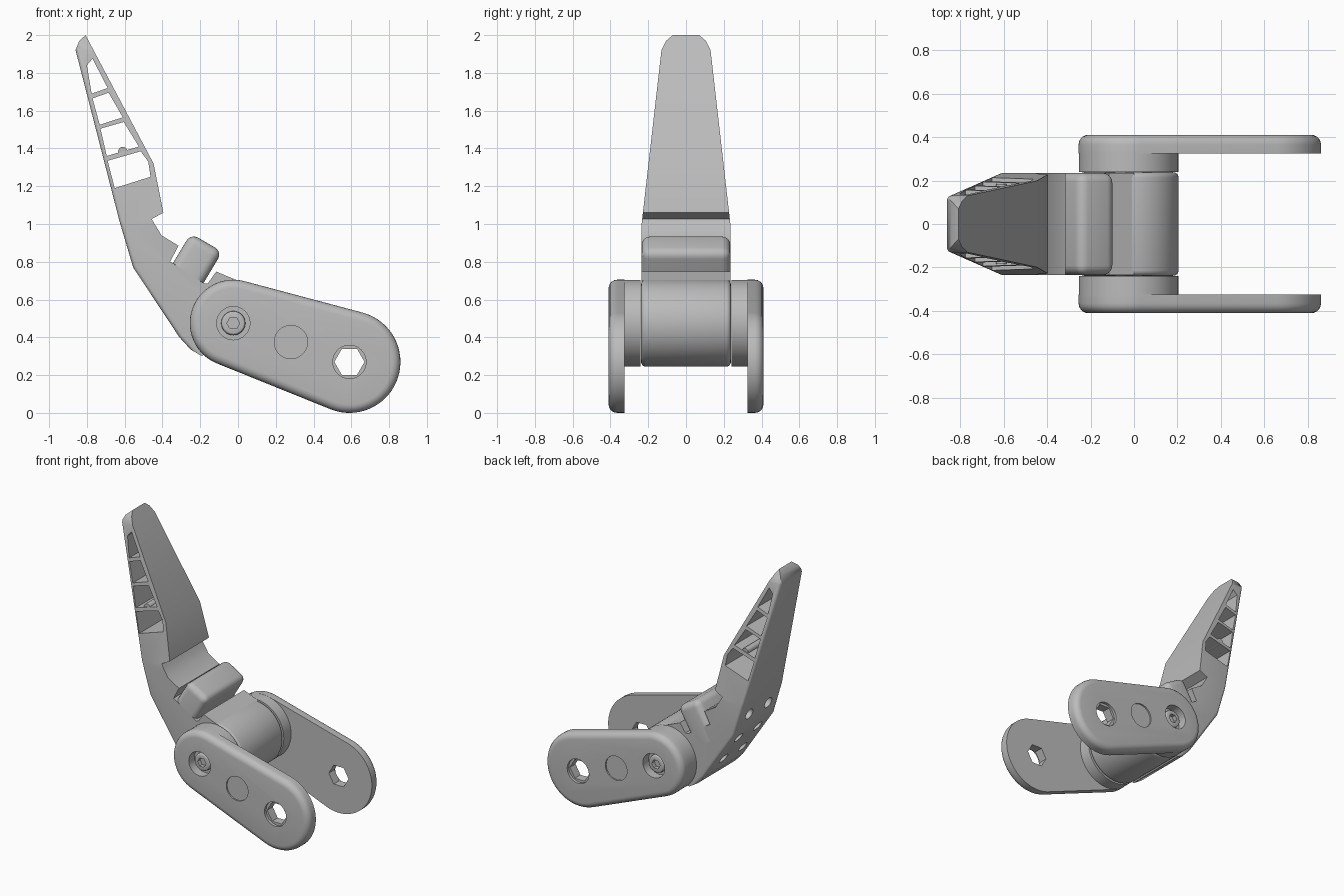
import bpy, bmesh
from math import sin, cos, pi, atan2, acos
from mathutils import Vector

if "Cube" in bpy.data.objects:
    bpy.data.objects.remove(bpy.data.objects["Cube"])

grey = bpy.data.materials.new("plain grey")
grey.use_nodes = True
grey.diffuse_color = (0.5, 0.5, 0.5, 1)
grey.node_tree.nodes["Principled BSDF"].inputs["Base Color"].default_value = (0.5, 0.5, 0.5, 1)

PIVOT, END, MIDDLE = (-0.025, 0.475), (0.59, 0.27), (0.28, 0.375)
R_PIVOT, R_END = 0.23, 0.27
HALF = 0.235


def arc(c, r, a0, a1, n):
    return [(c[0] + r * cos(a0 + (a1 - a0) * i / n), c[1] + r * sin(a0 + (a1 - a0) * i / n))
            for i in range(n + 1)]


def circle(c, r, n=48):
    return arc(c, r, 0, 2 * pi, n)[:-1]


def prism_mesh(pts, y0, y1):
    """Extrude an x-z outline along y."""
    bm = bmesh.new()
    face = bm.faces.new([bm.verts.new((x, y0, z)) for x, z in pts])
    new = bmesh.ops.extrude_face_region(bm, geom=[face])["geom"]
    bmesh.ops.translate(bm, vec=(0, y1 - y0, 0),
                        verts=[g for g in new if isinstance(g, bmesh.types.BMVert)])
    bmesh.ops.recalc_face_normals(bm, faces=bm.faces)
    return bm


def bevel(bm, edges, width, segments=5):
    bmesh.ops.bevel(bm, geom=edges, offset=width, segments=segments, profile=0.5,
                    affect='EDGES', clamp_overlap=True)


def rim(bm, *levels):
    """Edges lying in the given y planes."""
    return [e for e in bm.edges
            if any(all(abs(v.co.y - y) < 1e-4 for v in e.verts) for y in levels)]


def finish(name, bm):
    me = bpy.data.meshes.new(name)
    bm.to_mesh(me)
    bm.free()
    me.materials.append(grey)
    ob = bpy.data.objects.new(name, me)
    bpy.context.collection.objects.link(ob)
    return ob


def cut(ob, cutters):
    """Subtract every cutter and bake the result."""
    tools = [finish("cutter", bm) for bm in cutters]
    for tool in tools:
        tool.hide_render = True
        mod = ob.modifiers.new("cut", 'BOOLEAN')
        mod.operation, mod.object, mod.solver = 'DIFFERENCE', tool, 'EXACT'
    dg = bpy.context.evaluated_depsgraph_get()
    dg.update()
    baked = bpy.data.meshes.new_from_object(ob.evaluated_get(dg))
    ob.modifiers.clear()
    ob.data = baked
    for tool in tools:
        bpy.data.objects.remove(tool)


def smooth(ob):
    bpy.ops.object.select_all(action='DESELECT')
    bpy.context.view_layer.objects.active = ob
    ob.select_set(True)
    bpy.ops.object.shade_smooth_by_angle(angle=0.5)


# Side plates with hubs and bolts
dx, dz = END[0] - PIVOT[0], END[1] - PIVOT[1]
heading = atan2(dz, dx)
spread = acos((R_PIVOT - R_END) / (dx * dx + dz * dz) ** 0.5)
outline = (arc(END, R_END, heading - spread, heading + spread, 32)
           + arc(PIVOT, R_PIVOT, heading + spread, heading + 2 * pi - spread, 32))
for side, s in (("right", -1), ("left", 1)):
    outer, inner = 0.41 * s, 0.325 * s
    bm = prism_mesh(outline, inner, outer)
    bevel(bm, rim(bm, outer), 0.045)
    plate = finish(side + "_plate", bm)
    out = 0.5 * s
    cut(plate, [prism_mesh(circle(PIVOT, 0.088), 0.345 * s, out),
                prism_mesh(circle(MIDDLE, 0.088), 0.4 * s, out),
                prism_mesh(circle(END, 0.088), 0.39 * s, out),
                prism_mesh(circle(END, 0.08, 6), 0.2 * s, out)])
    smooth(plate)
    smooth(finish(side + "_hub", prism_mesh(circle(PIVOT, R_PIVOT - 0.001, 64), 0.24 * s, 0.33 * s)))
    bm = prism_mesh(circle(PIVOT, 0.064, 32), 0.33 * s, 0.385 * s)
    bevel(bm, rim(bm, 0.385 * s), 0.015, 3)
    bolt = finish(side + "_bolt", bm)
    cut(bolt, [prism_mesh(circle(PIVOT, 0.034, 6), 0.355 * s, out)])
    smooth(bolt)

# Knuckle barrel
bm = prism_mesh(circle(PIVOT, R_PIVOT, 64), -HALF - 0.003, HALF + 0.003)
bevel(bm, rim(bm, -HALF - 0.003, HALF + 0.003), 0.025, 4)
smooth(finish("knuckle_barrel", bm))

# Finger: straight below, tapering toward the tip
back = [(-0.86, 1.92), (-0.627, 1.013), (-0.555, 0.77), (-0.31, 0.40), (-0.25, 0.335), (-0.19, 0.30)]
front = [PIVOT, (0, 0.7), (-0.115, 0.748), (-0.16, 0.685), (-0.18, 0.685), (-0.34, 0.79),
         (-0.36, 0.80), (-0.315, 0.885), (-0.405, 0.94), (-0.457, 1.026), (-0.395, 1.06),
         (-0.447, 1.32), (-0.807, 2.0), (-0.84, 1.97)]
taper = [(1.0, HALF), (1.92, 0.13), (1.97, 0.105), (2.0, 0.07)]


def half_width(z):
    if z <= taper[0][0]:
        return HALF
    for (z0, w0), (z1, w1) in zip(taper, taper[1:]):
        if z <= z1:
            return w0 + (w1 - w0) * (z - z0) / (z1 - z0)
    return taper[-1][1]


bm = prism_mesh(back + front, -HALF, HALF)
for z, _ in taper[:-1]:
    bmesh.ops.bisect_plane(bm, geom=bm.verts[:] + bm.edges[:] + bm.faces[:], dist=1e-4,
                           plane_co=(0, 0, z), plane_no=(0, 0, 1))
for v in bm.verts:
    v.co.y *= half_width(v.co.z) / HALF
bm.normal_update()
back_edges = []
for e in bm.edges:
    if len(e.link_faces) == 2:
        a, b = sorted(e.link_faces, key=lambda f: abs(f.normal.y))
        if abs(a.normal.y) < 0.3 and a.normal.x < -0.5 and a.normal.z < 0.3 and abs(b.normal.y) > 0.7 \
                and a.calc_center_median().x < -0.2 and e.verts[0].co.z + e.verts[1].co.z < 3.9 \
                and min(v.co.z for v in e.verts) < 1.9 and max(v.co.x for v in e.verts) < -0.24 \
                and not (a.calc_center_median().z < 0.9 and a.calc_center_median().x > -0.35
                         and a.normal.z > 0):
            back_edges.append(e)
bevel(bm, back_edges, 0.03, 4)
finger = finish("finger", bm)

windows = [
    [(-0.80, 1.84), (-0.77, 1.875), (-0.69, 1.72), (-0.775, 1.69)],
    [(-0.77, 1.665), (-0.685, 1.695), (-0.61, 1.565), (-0.732, 1.525)],
    [(-0.728, 1.505), (-0.605, 1.54), (-0.525, 1.41), (-0.695, 1.36)],
    [(-0.69, 1.335), (-0.515, 1.385), (-0.475, 1.33), (-0.463, 1.25), (-0.653, 1.19)],
]
cutters = [prism_mesh(w, -0.4, 0.4) for w in windows]


# Round pockets in the back of the finger
def pocket(seg, t, y):
    (x0, z0), (x1, z1) = back[seg], back[seg + 1]
    normal = Vector((z1 - z0, 0, x0 - x1)).normalized()
    bm = bmesh.new()
    bmesh.ops.create_cone(bm, cap_ends=True, segments=24, radius1=0.04, radius2=0.04, depth=0.1)
    m = normal.to_track_quat('Z', 'Y').to_matrix().to_4x4()
    m.translation = (x0 + (x1 - x0) * t, y, z0 + (z1 - z0) * t)
    bm.transform(m)
    return bm


for seg, t in ((1, 0.5), (2, 0.2), (2, 0.7)):
    cutters += [pocket(seg, t, y) for y in (-0.11, 0.11)]
cut(finger, cutters)
smooth(finger)

# Pin through the window rib
smooth(finish("rib_pin", prism_mesh(circle((-0.61, 1.383), 0.025, 20), -0.185, 0.185)))

# Rounded stop block on the finger
bm = prism_mesh([(-0.40, 0.70), (-0.25, 0.95), (-0.083, 0.853), (-0.235, 0.60)], -HALF, HALF)
top = [e for e in bm.edges if max(v.co.z for v in e.verts) > 0.8]
bevel(bm, top, 0.045)
smooth(finish("stop_block", bm))
